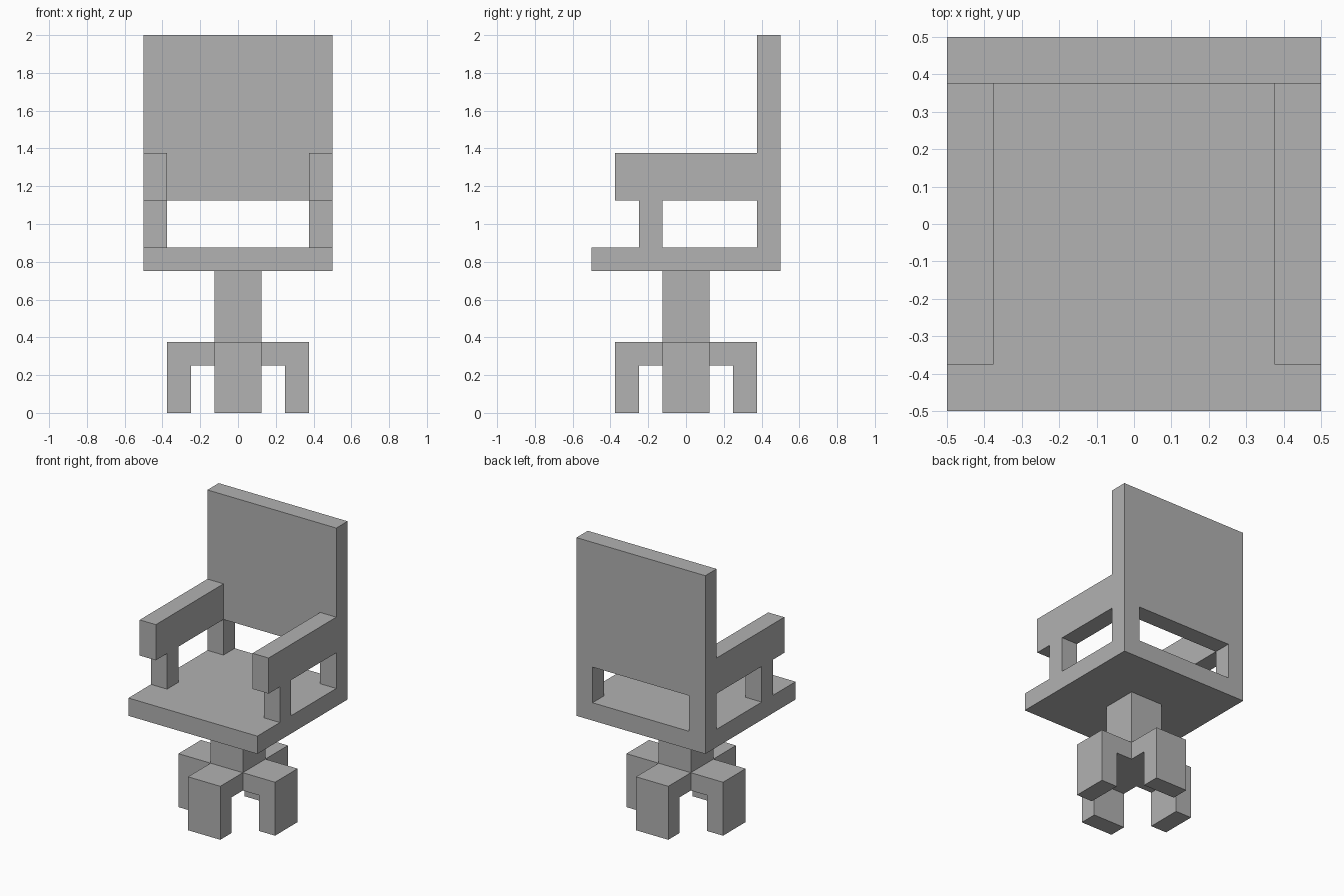
import bpy
import bmesh
from math import pi
from mathutils import Matrix, Vector

cube = bpy.data.objects.get("Cube")
if cube:
    bpy.data.objects.remove(cube, do_unlink=True)

U = 0.125  # the design module: every dimension is a multiple of it

grey = bpy.data.materials.new("plain grey")
grey.use_nodes = True
colour = (0.445, 0.445, 0.445, 1)
grey.diffuse_color = colour
grey.node_tree.nodes["Principled BSDF"].inputs["Base Color"].default_value = colour


def extrude(name, outline, axis, start, end, turn=0):
    """Extrude a flat outline, in modules, along x, y or z; turn it about z."""
    place = {
        "x": lambda a, b: (start, a, b),
        "y": lambda a, b: (a, start, b),
        "z": lambda a, b: (a, b, start),
    }[axis]
    step = Vector([end - start if axis == k else 0 for k in "xyz"])
    bm = bmesh.new()
    face = bm.faces.new([bm.verts.new(place(a, b)) for a, b in outline])
    new = bmesh.ops.extrude_face_region(bm, geom=[face])["geom"]
    moved = [g for g in new if isinstance(g, bmesh.types.BMVert)]
    bmesh.ops.translate(bm, verts=moved, vec=step)
    bmesh.ops.recalc_face_normals(bm, faces=bm.faces)
    bm.transform(Matrix.Rotation(turn, 4, "Z") @ Matrix.Scale(U, 4))
    mesh = bpy.data.meshes.new(name)
    bm.to_mesh(mesh)
    bm.free()
    mesh.materials.append(grey)
    obj = bpy.data.objects.new(name, mesh)
    bpy.context.collection.objects.link(obj)
    return obj


def rect(a0, a1, b0, b1):
    return [(a0, b0), (a1, b0), (a1, b1), (a0, b1)]


# Seat slab and the column below it
extrude("seat", rect(-4, 4, -4, 4), "z", 6, 7)
extrude("column", rect(-1, 1, -1, 1), "z", 2, 6)

# Backrest panel standing on two side posts
back = [(-4, 7), (-3, 7), (-3, 9), (3, 9), (3, 7), (4, 7), (4, 16), (-4, 16)]
extrude("backrest", back, "y", 3, 4)

# Armrests, each with its front support in one profile
arm = [(-3, 9), (-2, 9), (-2, 7), (-1, 7), (-1, 9), (3, 9), (3, 11), (-3, 11)]
for side, x in (("right", -4), ("left", 3)):
    extrude(side + "_armrest", arm, "x", x, x + 1)

# Four bent legs around the column
leg = [(-1, 2), (-2, 2), (-2, 0), (-3, 0), (-3, 3), (-1, 3)]
for i, side in enumerate(("front", "left", "back", "right")):
    extrude(side + "_leg", leg, "x", -1, 1, turn=i * pi / 2)
